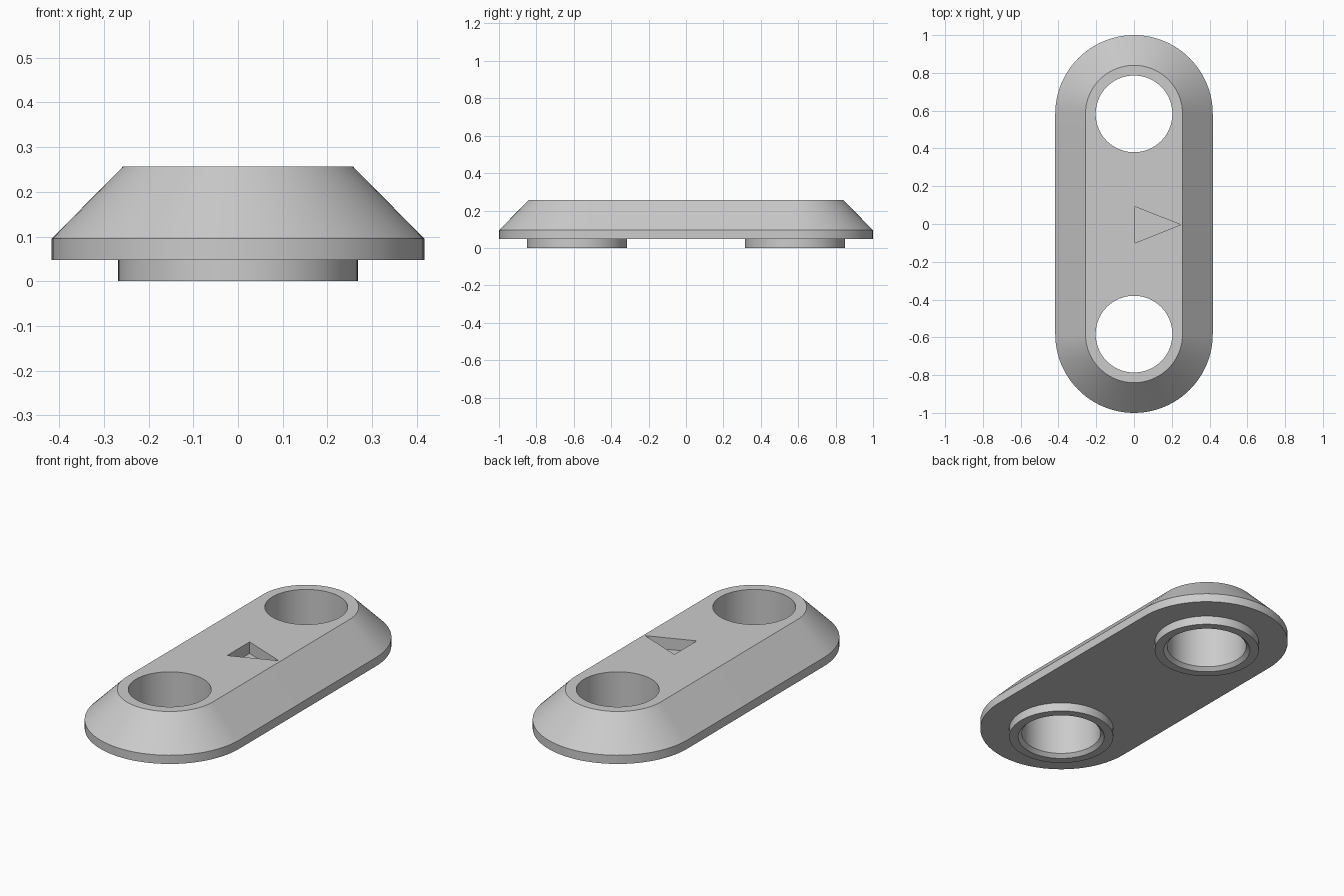
import bpy, bmesh, math

if "Cube" in bpy.data.objects:
    bpy.data.objects.remove(bpy.data.objects["Cube"], do_unlink=True)

SPACING = 0.583   # hole centres along y
SEG = 48

grey = bpy.data.materials.new("light_grey")
grey.use_nodes = True
grey.diffuse_color = (0.6, 0.6, 0.6, 1)
grey.node_tree.nodes["Principled BSDF"].inputs["Base Color"].default_value = (0.6, 0.6, 0.6, 1)


def loft(name, loops):
    """Closed solid through a stack of matching point loops."""
    bm = bmesh.new()
    rings = [[bm.verts.new(p) for p in loop] for loop in loops]
    for low, high in zip(rings, rings[1:]):
        for i in range(len(low)):
            j = (i + 1) % len(low)
            bm.faces.new((low[i], low[j], high[j], high[i]))
    bm.faces.new(rings[0][::-1])
    bm.faces.new(rings[-1])
    bmesh.ops.recalc_face_normals(bm, faces=bm.faces)
    mesh = bpy.data.meshes.new(name)
    bm.to_mesh(mesh)
    bm.free()
    mesh.materials.append(grey)
    obj = bpy.data.objects.new(name, mesh)
    bpy.context.collection.objects.link(obj)
    return obj


def circle(r, y, z):
    return [(r * math.cos(a), y + r * math.sin(a), z)
            for a in (2 * math.pi * i / (2 * SEG) for i in range(2 * SEG))]


def stadium(r, z):
    pts = []
    for side in (1, -1):
        for i in range(SEG + 1):
            a = math.pi * i / SEG
            pts.append((side * r * math.cos(a), side * (SPACING + r * math.sin(a)), z))
    return pts


def combine(target, tool, operation):
    mod = target.modifiers.new(operation.lower(), 'BOOLEAN')
    mod.operation, mod.solver, mod.object = operation, 'EXACT', tool
    bpy.context.view_layer.objects.active = target
    bpy.ops.object.modifier_apply(modifier=mod.name)
    bpy.data.objects.remove(tool, do_unlink=True)


# Plate with a short rim and sloped sides
plate = loft("link_plate", [stadium(0.417, 0.048), stadium(0.417, 0.095), stadium(0.257, 0.257)])

# Round bosses underneath, then through holes with a chamfered mouth
for y in (-SPACING, SPACING):
    combine(plate, loft("boss", [circle(0.268, y, 0), circle(0.268, y, 0.07)]), 'UNION')
    bore = [(0.242, -0.02), (0.222, 0), (0.203, 0.019), (0.203, 0.3)]
    combine(plate, loft("bore_cutter", [circle(r, y, z) for r, z in bore]), 'DIFFERENCE')

# Recessed direction arrow on top
arrow = [(0.005, 0.092), (0.005, -0.1), (0.247, -0.004)]
combine(plate, loft("arrow_cutter", [[(x, y, z) for x, y in arrow] for z in (0.195, 0.3)]), 'DIFFERENCE')

# Smooth curved walls, crisp edges
bpy.ops.object.select_all(action='DESELECT')
plate.select_set(True)
bpy.context.view_layer.objects.active = plate
bpy.ops.object.shade_smooth_by_angle(angle=math.radians(25))
